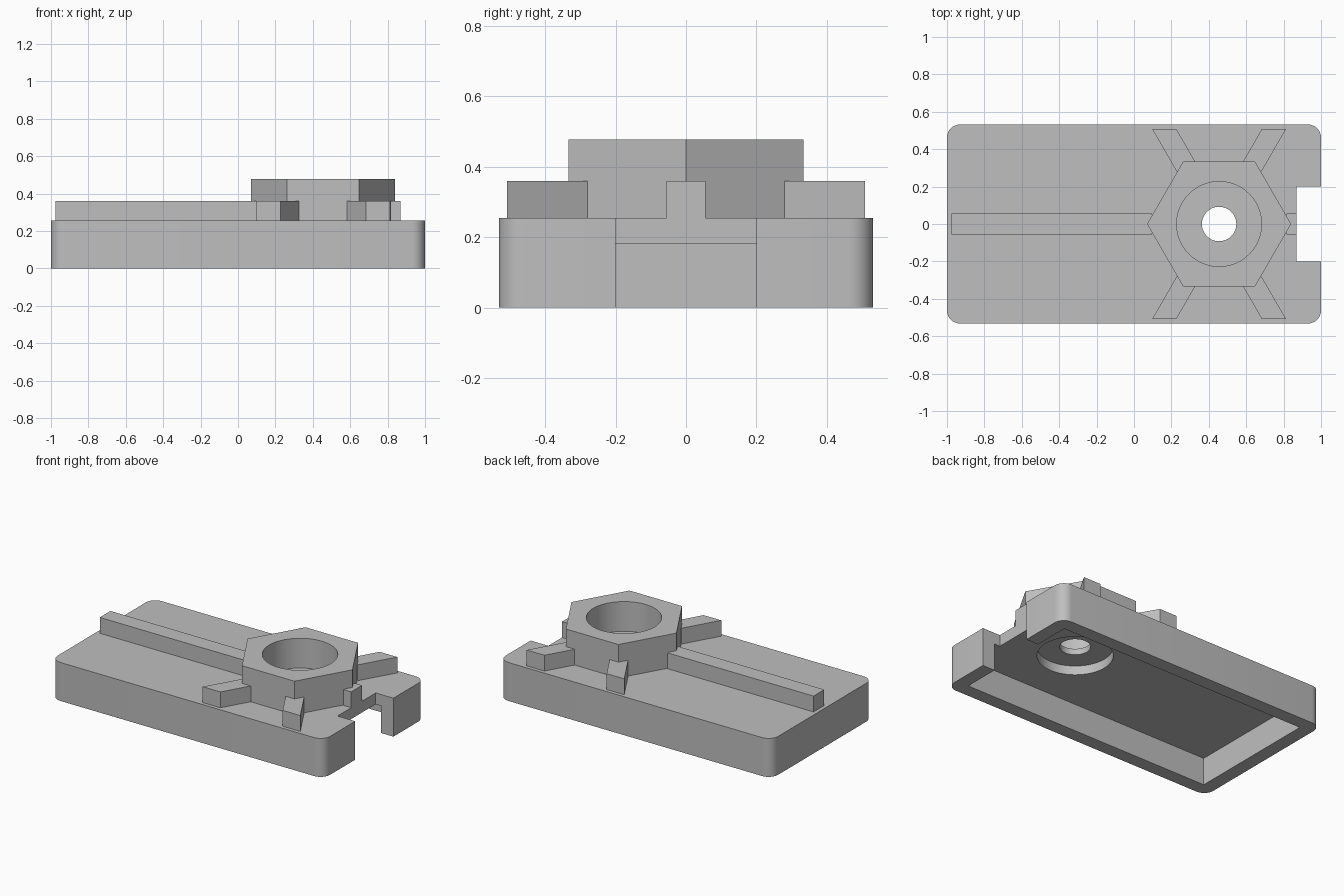
import bpy
import bmesh
from math import cos, sin, tan, pi, radians

cube = bpy.data.objects.get("Cube")
if cube:
    bpy.data.objects.remove(cube, do_unlink=True)

grey = bpy.data.materials.new("plain grey")
grey.use_nodes = True
grey.diffuse_color = (0.52, 0.52, 0.52, 1)
grey.node_tree.nodes["Principled BSDF"].inputs["Base Color"].default_value = (0.52, 0.52, 0.52, 1)

HALF_Y = 0.532
DECK = 0.255       # top of the tray
CEILING = 0.18     # underside of the deck
HUB_X = 0.455
RIB_TOP = 0.36
RIB_HALF = 0.056


def prism(name, outline, z0, z1, round_corners=0):
    """Extrude a counter-clockwise outline from z0 to z1."""
    bm = bmesh.new()
    face = bm.faces.new([bm.verts.new((x, y, z0)) for x, y in outline])
    top = bmesh.ops.extrude_face_region(bm, geom=[face])
    for v in top["geom"]:
        if isinstance(v, bmesh.types.BMVert):
            v.co.z = z1
    if round_corners:
        upright = [e for e in bm.edges
                   if abs(e.verts[0].co.z - e.verts[1].co.z) > 0.01]
        bmesh.ops.bevel(bm, geom=upright, offset=round_corners,
                        segments=8, profile=0.5, affect='EDGES')
    bmesh.ops.recalc_face_normals(bm, faces=bm.faces)
    mesh = bpy.data.meshes.new(name)
    bm.to_mesh(mesh)
    bm.free()
    mesh.materials.append(grey)
    obj = bpy.data.objects.new(name, mesh)
    bpy.context.collection.objects.link(obj)
    return obj


def box(name, x0, x1, half_y, z0, z1, round_corners=0):
    outline = [(x0, -half_y), (x1, -half_y), (x1, half_y), (x0, half_y)]
    return prism(name, outline, z0, z1, round_corners)


def disc(name, radius, z0, z1, sides=64):
    """Regular prism on the hub axis."""
    outline = [(HUB_X + radius * cos(2 * pi * i / sides),
                radius * sin(2 * pi * i / sides)) for i in range(sides)]
    return prism(name, outline, z0, z1)


def select_only(obj):
    bpy.ops.object.select_all(action='DESELECT')
    obj.select_set(True)
    bpy.context.view_layer.objects.active = obj


def cut(obj, cutters):
    """Subtract each cutter, then discard it."""
    select_only(obj)
    for cutter in cutters:
        cutter.hide_render = True
        mod = obj.modifiers.new("cut", 'BOOLEAN')
        mod.operation = 'DIFFERENCE'
        mod.solver = 'EXACT'
        mod.object = cutter
        bpy.ops.object.modifier_apply(modifier=mod.name)
        bpy.data.objects.remove(cutter, do_unlink=True)
    bpy.ops.object.shade_smooth_by_angle(angle=radians(30))


# Rounded tray, hollow underneath, with an end notch and an axle recess
tray = box("base_tray", -1, 1, HALF_Y, 0, DECK, 0.07)
cut(tray, [
    box("cavity_cutter", -0.91, 0.91, HALF_Y - 0.09, -0.1, CEILING),
    box("notch_cutter", 0.87, 1.1, 0.2, -0.1, 0.4),
    disc("lower_recess_cutter", 0.226, 0.1, 0.24),
    disc("deck_hole_cutter", 0.092, 0.1, 0.4),
])

# Hexagonal hub with a wide bore and a small through hole
hub = disc("hexagonal_hub", 0.385, DECK, 0.477, 6)
cut(hub, [
    disc("bore_cutter", 0.227, 0.28, 0.6),
    disc("hub_hole_cutter", 0.092, 0.1, 0.4),
])

# Straight ribs running to both ends of the deck
box("long_rib", -0.975, HUB_X - 0.36, RIB_HALF, DECK, RIB_TOP)
box("short_rib", HUB_X + 0.36, 0.87, RIB_HALF, DECK, RIB_TOP)

# Four slanted ribs with ends cut parallel to the long sides
slope = tan(radians(60))
half_w = RIB_HALF / sin(radians(60))
for side_x, x_name in ((1, "left"), (-1, "right")):
    for side_y, y_name in ((-1, "front"), (1, "back")):
        outline = []
        for y, w in ((0.28, -half_w), (0.28, half_w),
                     (0.508, half_w), (0.508, -half_w)):
            outline.append((HUB_X + side_x * (y / slope + w), side_y * y))
        prism(f"{y_name}_{x_name}_rib", outline, DECK, RIB_TOP)
